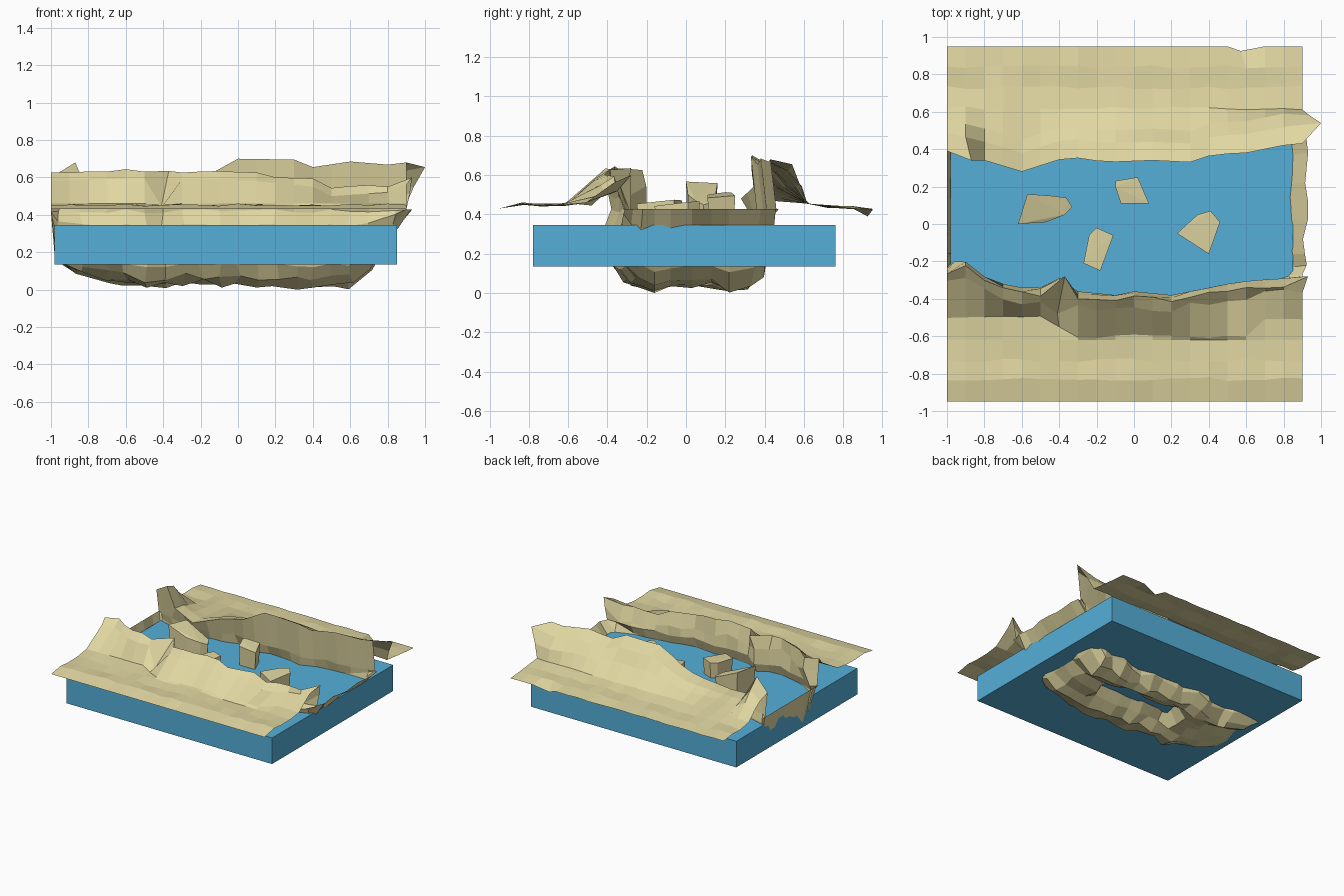
import bpy, bmesh, random

if "Cube" in bpy.data.objects:
    bpy.data.objects.remove(bpy.data.objects["Cube"])
random.seed(4)


def material(name, rgb):
    m = bpy.data.materials.new(name)
    m.diffuse_color = (*rgb, 1)
    m.use_nodes = True
    m.node_tree.nodes["Principled BSDF"].inputs["Base Color"].default_value = m.diffuse_color
    return m


def finish(bm, name, mat):
    bmesh.ops.remove_doubles(bm, verts=bm.verts[:], dist=0.0005)
    me = bpy.data.meshes.new(name)
    bm.to_mesh(me)
    bm.free()
    me.materials.append(mat)
    ob = bpy.data.objects.new(name, me)
    bpy.context.collection.objects.link(ob)
    return ob


def lerp(table, x):
    # piecewise linear lookup in (x, value) pairs
    if x <= table[0][0]:
        return table[0][1]
    for (a, va), (b, vb) in zip(table, table[1:]):
        if x <= b:
            return va + (vb - va) * (x - a) / (b - a)
    return table[-1][1]


def jit(s):
    return random.uniform(-s, s)


sand = material("sand", (0.75, 0.68, 0.36))
blue = material("water_blue", (0.09, 0.43, 0.69))

# Shorelines, ridge heights and bed depth along the length
front_y = [(-1, -.24), (-.9, -.2), (-.8, -.28), (-.65, -.34), (-.5, -.34), (-.4, -.29),
           (-.3, -.36), (-.1, -.38), (0, -.36), (.2, -.38), (.4, -.34), (.55, -.31), (.9, -.28)]
front_z = [(-1, .62), (-.6, .635), (-.3, .63), (.1, .62), (.4, .59), (.5, .54), (.8, .56), (.9, .6)]
back_y = [(-1, .39), (-.8, .34), (-.6, .28), (-.35, .36), (-.15, .33), (.1, .34),
          (.3, .33), (.45, .38), (.55, .37), (.8, .42), (.9, .43)]
back_z = [(-1, .6), (-.9, .68), (-.8, .52), (-.6, .48), (-.4, .54), (-.2, .59), (0, .7),
          (.3, .695), (.4, .655), (.6, .685), (.9, .66)]
depth = [(-1, 0), (-.9, .68), (-.8, .82), (-.6, 1), (.6, 1), (.7, .76), (.8, .25), (.9, 0)]
bed_x = {-1.0: -1.0, -.9: -.96, -.8: -.85, .8: .84, .9: .9}

# Terrain: lofted cross-sections, bank - ridge - bed - ridge - bank
bm = bmesh.new()
cols = []
for i in range(20):
    x = round(-1 + i * 0.1, 2)
    last = i == 19
    yf, zf = lerp(front_y, x), lerp(front_z, x)
    yb, zb = lerp(back_y, x), lerp(back_z, x)
    d, bx = lerp(depth, x), bed_x.get(x, x)
    foot = -.5 if x < -.4 or x > .6 else -.6
    pts = [(x, -.95, .43), (x, -.83 + jit(.01), .455 + jit(.008)), (x, -.73 + jit(.01), .447 + jit(.008)),
           (x, -.62, .45 + jit(.008)), (x, foot + jit(.01), .46),
           (x, yf - .08 + jit(.02), zf - .04), (x, yf - .035 + jit(.015), zf + jit(.01)),
           (x, yf - .01 + jit(.01), zf - .1 + jit(.03))]
    if abs(x + .4) < .02:  # chipped facet in the front ridge
        pts[4:7] = [(x, -.55, .452), (-.41, -.48, .445), (-.37, -.28, .635)]
    if last:
        pts[6], pts[7] = (.93, -.28, .6), (.92, -.28, .52)
    bed = [(yf, .42), (yf - .03, .34), (yf + .01, .13), (yf + .06, .065),
           (-.16, .025), (-.08, .075), (.03, .17), (.13, .08), (.22, .025),
           (yb - .05, .035), (yb + .01, .1), (yb + .03, .2), (yb + .05, .34), (yb + .03, .42)]
    hump = abs(x) < .35
    rim = jit(.01)
    for k, (y, z) in enumerate(bed):
        if 5 <= k <= 7 and not hump:
            z = .05
        if 3 <= k <= 10:
            z += jit(.022)
        z = .42 + rim - d * (.42 - max(z, 0))
        w = jit(.02) if 0 < d and 0 < k < 13 else 0
        if last and 2 < k < 11:
            w = random.uniform(0, .035)
        pts.append((bx + w, y + (jit(.02) if 9 < k < 13 else 0), z))
    crest = [(x, yb, zb), (x, yb + .1, .47 + (zb - .47) * .75),
             (x, yb + .17, .46 + (zb - .46) * .4), (x, .62 + jit(.01), .455),
             (x, .73 + jit(.01), .44 + jit(.008)), (x, .84 + jit(.01), .435 + jit(.008)),
             (x, .95, .425 + jit(.004))]
    if abs(x - .6) < .02:
        crest[6] = (.57, .925, .39)
    if last:
        crest[0], crest[1], crest[2] = (.9, .43, .68), (1, .54, .655), (.94, .58, .55)
    if abs(x + .9) < .02:
        crest[0] = (-.87, .34, .68)
    pts += crest
    cols.append(pts)

low = min(p[2] for c in cols for p in c)
grid = [[bm.verts.new((p[0], p[1], p[2] - (low if p[2] < .06 else 0))) for p in c] for c in cols]
for a, b in zip(grid, grid[1:]):
    for k in range(len(a) - 1):
        bm.faces.new((a[k], b[k], b[k + 1], a[k + 1]))
finish(bm, "terrain", sand)

# Water slab
bm = bmesh.new()
bmesh.ops.create_cube(bm, size=1)
for v in bm.verts:
    v.co = (v.co.x * 1.83 - .065, v.co.y * 1.54 - .01, v.co.z * .21 + .24)
finish(bm, "water", blue)


# Rocks: hulls of a narrow foot and a broad, tilted top
def rock(name, outline, top, slope_x, slope_y):
    bm = bmesh.new()
    cx = sum(p[0] for p in outline) / len(outline)
    cy = sum(p[1] for p in outline) / len(outline)
    for x, y in outline:
        dx, dy = x - cx, y - cy
        bm.verts.new((cx + dx * .85, cy + dy * .85, .22))
        bm.verts.new((x, y, top + dx * slope_x + dy * slope_y + jit(.006)))
    r = bmesh.ops.convex_hull(bm, input=bm.verts[:])
    bmesh.ops.delete(bm, geom=[g for g in r["geom_interior"] if isinstance(g, bmesh.types.BMVert)], context='VERTS')
    finish(bm, name, sand)


rock("rock_left", [(-.62, 0), (-.57, .16), (-.43, .15), (-.36, .14), (-.33, .09), (-.37, .05), (-.47, .01)],
     .5, -.42, .05)
rock("rock_back", [(-.1, .2), (.02, .25), (.08, .11), (-.07, .11), (-.1, .23)], .5, -.1, .1)
rock("rock_front", [(-.27, -.21), (-.18, -.25), (-.11, -.06), (-.2, -.02), (-.24, -.06)], .465, .1, .08)
rock("rock_right", [(.23, -.05), (.4, -.16), (.46, .01), (.41, .07), (.34, .05)], .45, .1, .08)
